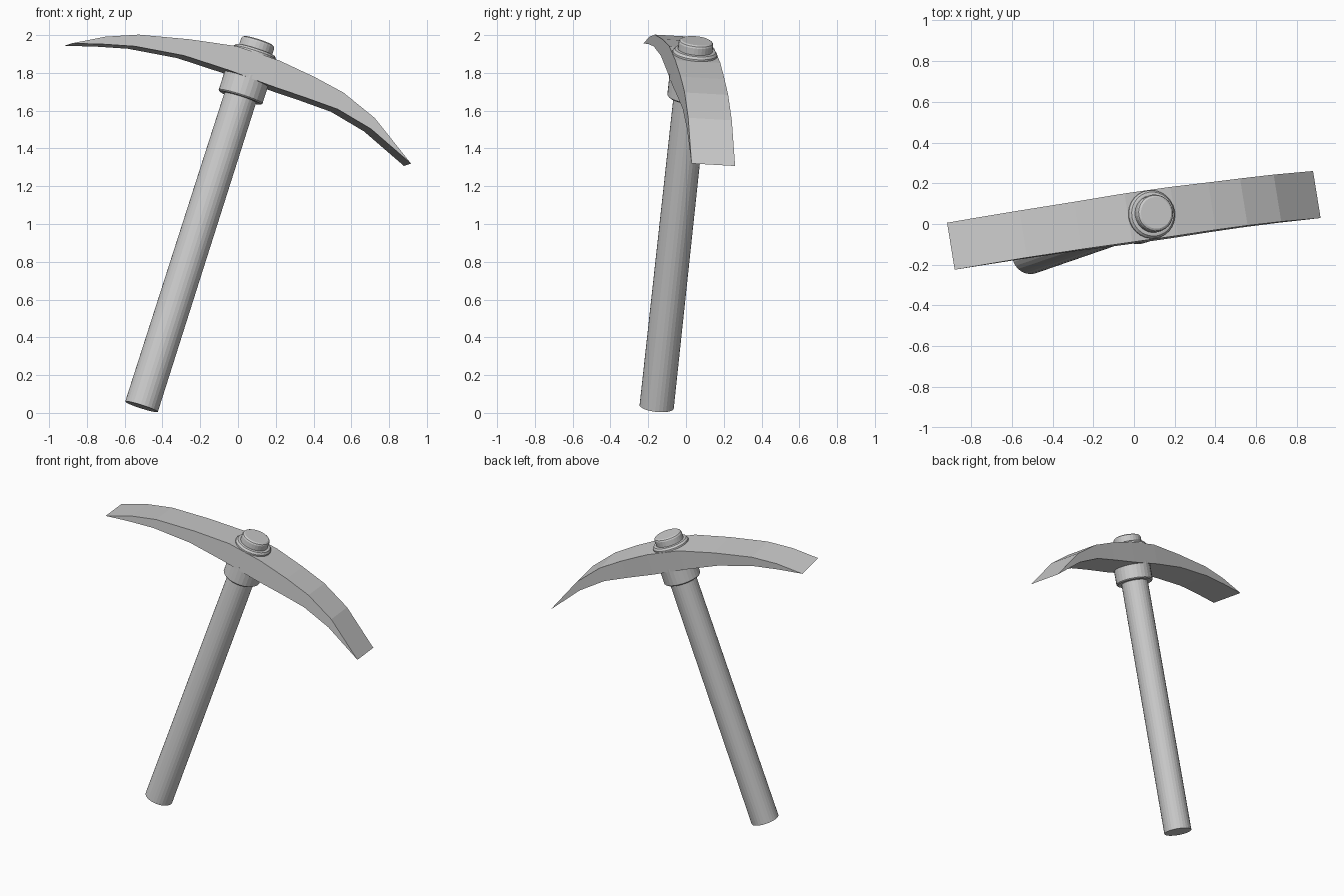
import bpy, bmesh, math
from mathutils import Matrix, Vector

if "Cube" in bpy.data.objects:
    bpy.data.objects.remove(bpy.data.objects["Cube"])

# Tilted frame: Z along the handle, X along the blade, origin inside the head
Z = Vector((0.62, 0.21, 1.94)).normalized()
Y = Vector((-0.159, 0.985, -0.056))
Y = (Y - Z * Y.dot(Z)).normalized()
X = Y.cross(Z)
frame = Matrix((X, Y, Z)).transposed().to_4x4()
frame.translation = (0.07, 0.0415, 1.85)


def make_object(name, bm):
    bmesh.ops.recalc_face_normals(bm, faces=bm.faces[:])
    mesh = bpy.data.meshes.new(name)
    bm.to_mesh(mesh)
    bm.free()
    ob = bpy.data.objects.new(name, mesh)
    ob.matrix_world = frame
    bpy.context.collection.objects.link(ob)
    return ob


def lathe(name, profile, sides=28):
    """Closed round part from (radius, height) rings."""
    bm = bmesh.new()
    rings = [[bm.verts.new((r * math.cos(2 * math.pi * i / sides),
                            r * math.sin(2 * math.pi * i / sides), h))
              for i in range(sides)] for r, h in profile]
    for a, b in zip(rings, rings[1:]):
        for i in range(sides):
            j = (i + 1) % sides
            bm.faces.new((a[i], a[j], b[j], b[i]))
    bm.faces.new(rings[0])
    bm.faces.new(rings[-1])
    return make_object(name, bm)


# Wooden handle
lathe("handle", [(0.091, -1.918), (0.088, 0.0)])

# Collar under the head
lathe("lower_collar", [(0.115, -0.192), (0.122, -0.185), (0.122, -0.07)])

# Stepped ring and end cap above the head
lathe("upper_ring", [(0.112, 0.02), (0.119, 0.035), (0.119, 0.06), (0.109, 0.073), (0.098, 0.075)])
lathe("end_cap", [(0.092, 0.05), (0.092, 0.112), (0.088, 0.121), (0.078, 0.127)])

# Curved head: stations of (x, top, bottom, half width), pointed at both ends
stations = [
    (-0.800, -0.123, -0.165, 0.117),
    (-0.635, -0.057, -0.122, 0.117),
    (-0.370, 0.005, -0.086, 0.118),
    (-0.120, 0.050, -0.084, 0.121),
    (0.120, 0.050, -0.092, 0.121),
    (0.324, 0.027, -0.093, 0.118),
    (0.500, -0.003, -0.097, 0.117),
    (0.700, -0.078, -0.140, 0.117),
]
tips = [(-0.962, -0.214), (0.960, -0.247)]
bm = bmesh.new()
sections = [[bm.verts.new(p) for p in ((x, -w, t), (x, w, t), (x, w, b), (x, -w, b))]
            for x, t, b, w in stations]
for a, b in zip(sections, sections[1:]):
    for i in range(4):
        j = (i + 1) % 4
        bm.faces.new((a[i], a[j], b[j], b[i]))
for (x, z), s in zip(tips, (sections[0], sections[-1])):
    front, back = bm.verts.new((x, -0.117, z)), bm.verts.new((x, 0.117, z))
    bm.faces.new((s[0], s[1], back, front))
    bm.faces.new((s[3], s[2], back, front))
    bm.faces.new((s[0], s[3], front))
    bm.faces.new((s[1], s[2], back))
make_object("pick_head", bm)
